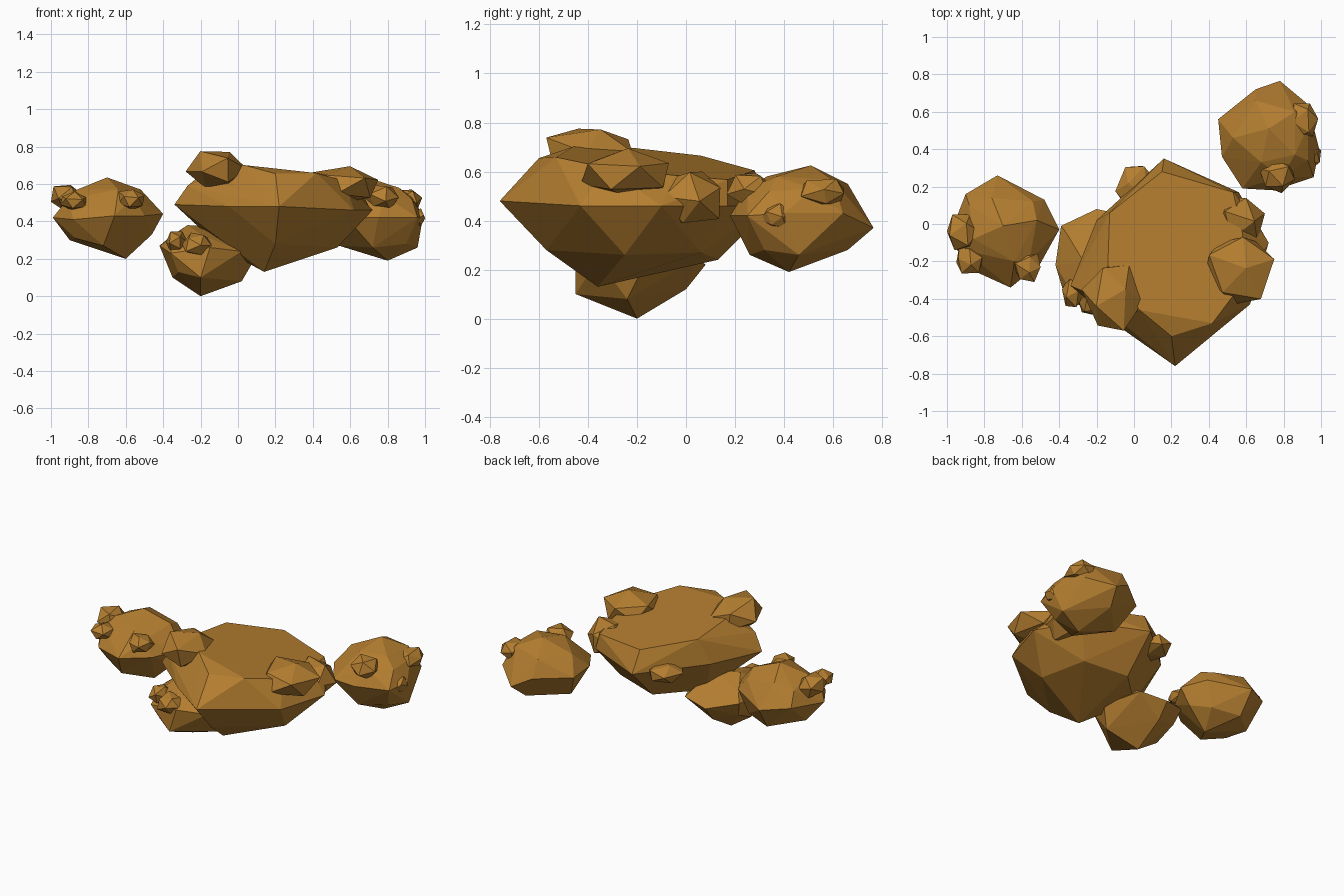
import bpy, bmesh, random
from mathutils import Vector, Euler

random.seed(4)
mat = bpy.data.materials.new("ochre_stone")
mat.diffuse_color = (0.46, 0.21, 0.03, 1)


def hull(name, points):
    """Flat-faced stone wrapped around a handful of corner points."""
    bm = bmesh.new()
    for p in points:
        bm.verts.new(p)
    r = bmesh.ops.convex_hull(bm, input=bm.verts)
    junk = {g for k in ("geom_interior", "geom_unused") for g in r[k]
            if isinstance(g, bmesh.types.BMVert)}
    bmesh.ops.delete(bm, geom=list(junk), context='VERTS')
    bmesh.ops.recalc_face_normals(bm, faces=bm.faces)
    me = bpy.data.meshes.new(name)
    bm.to_mesh(me)
    bm.free()
    me.materials.append(mat)
    ob = bpy.data.objects.new(name, me)
    bpy.context.collection.objects.link(ob)
    return ob


def chip(name, xr, yr, zr):
    """Small irregular stone fitted to x, y and z ranges."""
    bm = bmesh.new()
    bmesh.ops.create_icosphere(bm, subdivisions=1, radius=1)
    rot = Euler([random.uniform(0, 6.28) for _ in range(3)]).to_matrix()
    pts = [rot @ v.co * random.uniform(0.88, 1.12) for v in bm.verts]
    bm.free()
    for i, (a, b) in enumerate((xr, yr, zr)):
        lo, hi = min(p[i] for p in pts), max(p[i] for p in pts)
        for p in pts:
            p[i] = a + (p[i] - lo) / (hi - lo) * (b - a)
    hull(name, pts)


# Large slab: tilted flat top, wide waist, blunt underside
def top(x, y):
    return (x, y, 0.70 - 0.13 * (x - 0.04) - 0.11 * (y + 0.46))


slab_top = [top(*p) for p in ((0.03, -0.46), (0.42, -0.53), (0.57, -0.33), (0.58, -0.05),
                              (0.53, 0.17), (0.15, 0.28), (-0.13, 0.06), (-0.14, -0.22))]
slab_waist = [(0.22, -0.76, 0.48), (0.20, -0.60, 0.655), (-0.05, -0.57, 0.48),
              (-0.34, -0.33, 0.49), (-0.27, -0.36, 0.59), (-0.20, 0.02, 0.50),
              (0.16, 0.35, 0.46), (0.56, 0.17, 0.46), (0.72, -0.10, 0.46),
              (0.62, -0.43, 0.46)]
slab_base = [(0.14, -0.36, 0.13), (0.20, -0.57, 0.28), (0.53, -0.25, 0.26),
             (0.45, 0.06, 0.27), (0.16, 0.13, 0.24), (-0.08, -0.10, 0.25)]
hull("large_slab", slab_top + slab_waist + slab_base)

# Left stone
hull("left_stone", [
    (-0.70, -0.01, 0.635), (-0.52, 0.02, 0.57), (-0.64, -0.20, 0.57), (-0.86, -0.08, 0.57),
    (-0.76, 0.14, 0.57), (-0.40, -0.03, 0.44), (-0.48, 0.13, 0.45), (-0.73, 0.26, 0.42),
    (-0.90, 0.16, 0.44), (-0.99, -0.07, 0.42), (-0.88, -0.24, 0.41), (-0.66, -0.34, 0.43),
    (-0.50, -0.21, 0.43), (-0.60, -0.04, 0.20), (-0.90, 0.0, 0.30), (-0.72, -0.22, 0.27),
    (-0.46, -0.02, 0.33), (-0.72, 0.16, 0.27), (-0.91, -0.14, 0.52), (-0.56, -0.20, 0.53),
    (-0.54, 0.12, 0.53), (-0.88, 0.10, 0.53), (-0.87, -0.16, 0.31), (-0.54, 0.10, 0.29)])

# Low stone that carries the slab
hull("lower_stone", [
    (-0.27, -0.20, 0.38), (-0.10, -0.15, 0.37), (-0.39, -0.01, 0.27), (-0.42, -0.22, 0.27),
    (-0.36, -0.42, 0.23), (-0.15, -0.45, 0.26), (0.02, -0.36, 0.24), (0.09, -0.18, 0.20),
    (-0.02, 0.04, 0.24), (-0.20, 0.08, 0.22), (-0.20, -0.20, 0.0), (-0.35, -0.20, 0.10),
    (-0.20, -0.45, 0.10), (0.02, -0.24, 0.08), (-0.20, 0.0, 0.12), (-0.34, -0.35, 0.31),
    (-0.20, -0.38, 0.33), (-0.36, -0.05, 0.32), (-0.32, -0.38, 0.13), (-0.36, -0.05, 0.17)])

# Back right stone
hull("back_stone", [
    (0.72, 0.51, 0.625), (0.86, 0.37, 0.58), (0.68, 0.33, 0.58), (0.86, 0.60, 0.565),
    (0.65, 0.66, 0.55), (0.45, 0.56, 0.44), (0.65, 0.72, 0.44), (0.78, 0.765, 0.37),
    (0.93, 0.64, 0.43), (0.99, 0.40, 0.43), (0.96, 0.25, 0.42), (0.75, 0.18, 0.42),
    (0.58, 0.19, 0.42), (0.47, 0.36, 0.44), (0.80, 0.42, 0.19), (0.96, 0.46, 0.26),
    (0.74, 0.66, 0.28), (0.54, 0.46, 0.27), (0.72, 0.26, 0.26), (0.93, 0.52, 0.53),
    (0.79, 0.25, 0.53), (0.53, 0.46, 0.54), (0.93, 0.34, 0.52), (0.90, 0.32, 0.28)])

# Chips stuck to the stones
chips = {
    "slab_chip": [((-0.28, 0.05), (-0.57, -0.22), (0.58, 0.775)),
                  ((0.38, 0.75), (-0.43, -0.07), (0.49, 0.695)),
                  ((0.42, 0.70), (-0.10, 0.14), (0.39, 0.60)),
                  ((-0.10, 0.13), (0.08, 0.31), (0.41, 0.52))],
    "left_chip": [((-1.0, -0.83), (-0.14, 0.05), (0.46, 0.595)),
                  ((-0.95, -0.81), (-0.265, -0.12), (0.46, 0.56)),
                  ((-0.64, -0.50), (-0.31, -0.15), (0.46, 0.57))],
    "lower_chip": [((-0.385, -0.27), (-0.445, -0.28), (0.23, 0.345)),
                   ((-0.30, -0.14), (-0.49, -0.34), (0.22, 0.34))],
    "back_chip": [((0.82, 0.985), (0.46, 0.645), (0.46, 0.57)),
                  ((0.67, 0.86), (0.165, 0.35), (0.46, 0.595)),
                  ((0.92, 1.0), (0.30, 0.43), (0.37, 0.47))],
}
for name, boxes in chips.items():
    for i, box in enumerate(boxes):
        chip(f"{name}_{i + 1}", *box)
